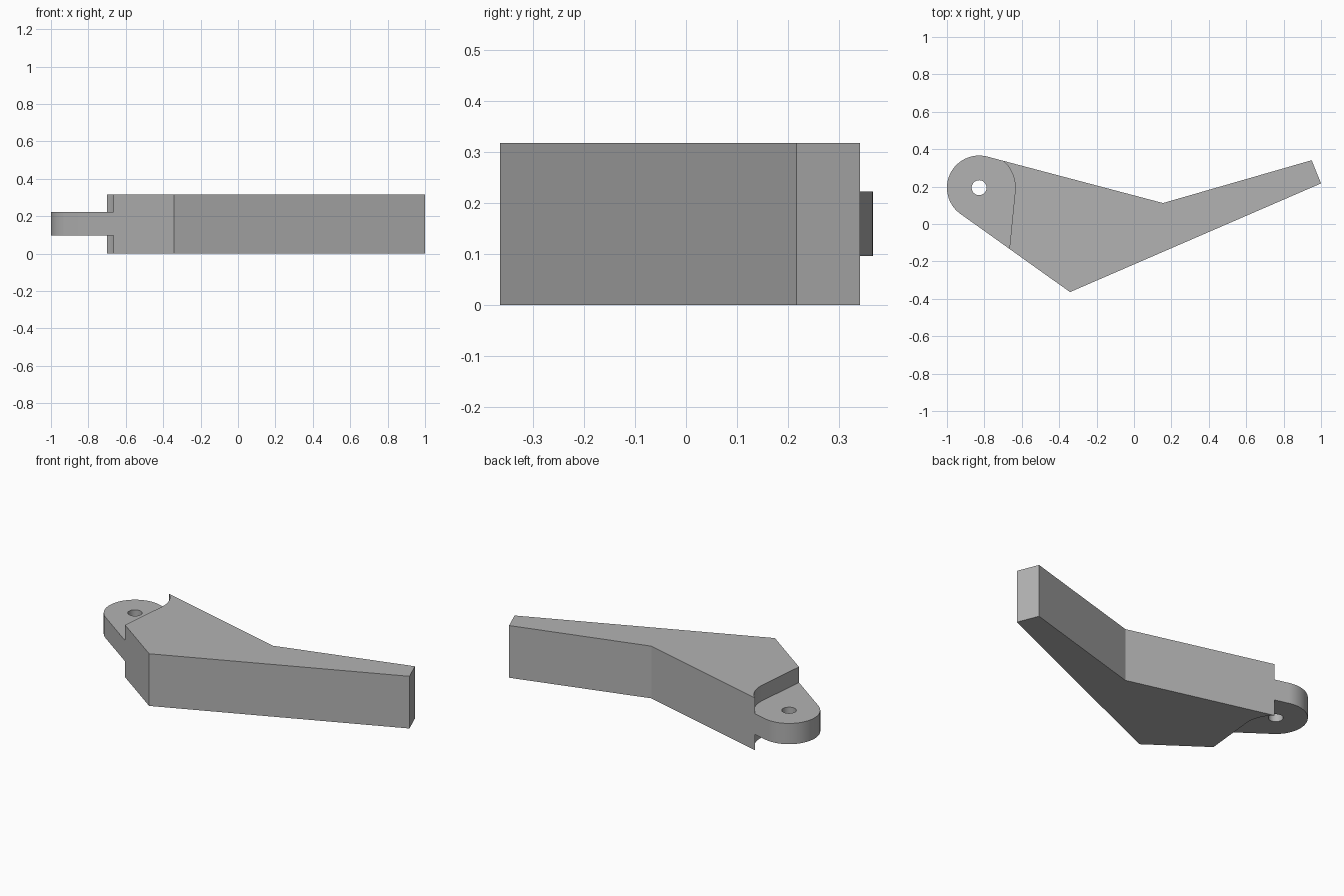
import bpy, bmesh, math
from mathutils import Vector

if "Cube" in bpy.data.objects:
    bpy.data.objects.remove(bpy.data.objects["Cube"])

PIVOT = Vector((-0.828, 0.194))
LUG_R, HOLE_R, STEP_R = 0.172, 0.04, 0.193
HEIGHT, LUG_LOW, LUG_HIGH = 0.317, 0.096, 0.222

grey = bpy.data.materials.new("grey metal")
grey.diffuse_color = (0.45, 0.45, 0.45, 1)
grey.use_nodes = True
grey.node_tree.nodes["Principled BSDF"].inputs["Base Color"].default_value = grey.diffuse_color


def arc(radius, start, end, steps):
    """Points on a circle around the pivot, angles in radians."""
    return [PIVOT + radius * Vector((math.cos(a), math.sin(a)))
            for a in (start + (end - start) * i / steps for i in range(steps + 1))]


def tangent_angle(point, side):
    """Angle on the lug circle where a line from the point touches it."""
    d = Vector(point) - PIVOT
    return math.atan2(d.y, d.x) + side * math.acos(LUG_R / d.length)


def prism(name, outline, z0, z1):
    bm = bmesh.new()
    base = bm.faces.new([bm.verts.new((p[0], p[1], z0)) for p in outline])
    top = bmesh.ops.extrude_face_region(bm, geom=[base])["geom"]
    bmesh.ops.translate(bm, vec=(0, 0, z1 - z0),
                        verts=[v for v in top if isinstance(v, bmesh.types.BMVert)])
    bmesh.ops.recalc_face_normals(bm, faces=bm.faces)
    mesh = bpy.data.meshes.new(name)
    bm.to_mesh(mesh)
    bm.free()
    mesh.materials.append(grey)
    obj = bpy.data.objects.new(name, mesh)
    bpy.context.collection.objects.link(obj)
    return obj


# Bent arm whose wide end wraps tangentially around the pivot lug
elbow, inner = (-0.342, -0.364), (0.155, 0.112)
start = tangent_angle(inner, 1)
end = tangent_angle(elbow, -1) % math.tau
arm = prism("bent_arm", [elbow, (1.0, 0.217), (0.95, 0.341), inner]
            + arc(LUG_R, start, end, 48), 0, HEIGHT)

# Cutters: clearance above and below the lug, and the pin hole
relief = arc(STEP_R, math.radians(75), math.radians(-6), 20) + [
    (-0.678, -0.25), (-1.2, -0.25), (-1.2, 0.6), (-0.78, 0.6)]
cutters = [prism("upper_relief_cutter", relief, LUG_HIGH, HEIGHT + 0.1),
           prism("lower_relief_cutter", relief, -0.1, LUG_LOW),
           prism("pin_hole_cutter", arc(HOLE_R, 0, math.tau * 31 / 32, 31), -0.2, 0.6)]

bpy.context.view_layer.objects.active = arm
arm.select_set(True)
for cutter in cutters:
    mod = arm.modifiers.new(cutter.name, 'BOOLEAN')
    mod.operation, mod.solver, mod.object = 'DIFFERENCE', 'EXACT', cutter
    bpy.ops.object.modifier_apply(modifier=mod.name)
    bpy.data.objects.remove(cutter)

# Smooth the round lug, keep the machined edges sharp
bpy.ops.object.shade_smooth_by_angle(angle=math.radians(25))
